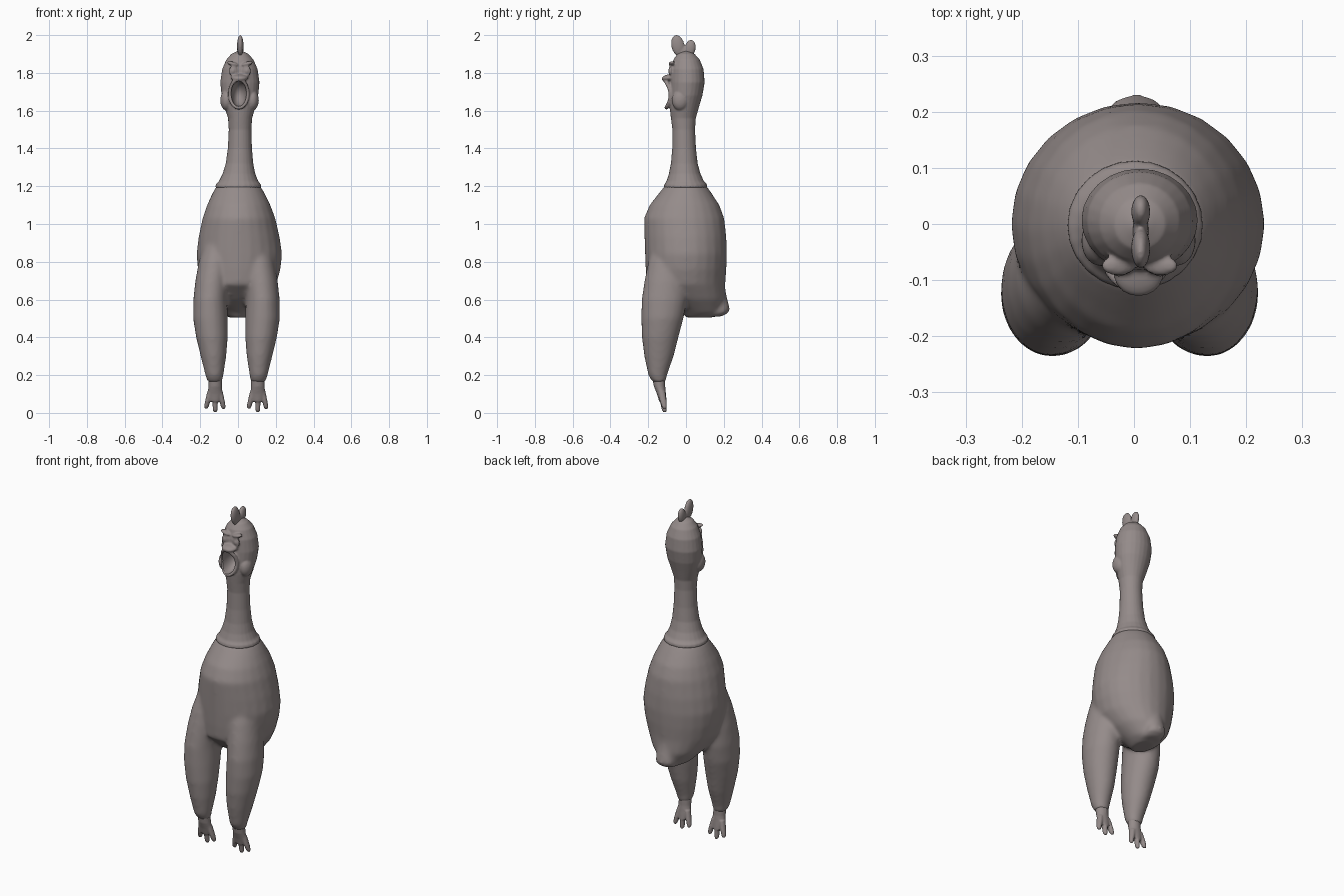
import bpy, bmesh, math
from mathutils import Matrix, Vector

skin = bpy.data.materials.new("rubber")
skin.diffuse_color = (0.3, 0.26, 0.255, 1)


def loft(bm, rings, n=24):
    """Closed skin through horizontal ellipses given as (x, y, z, rx, ry)."""
    loops = []
    for x, y, z, rx, ry in rings:
        loops.append([bm.verts.new((x + rx * math.cos(a), y + ry * math.sin(a), z))
                      for a in (2 * math.pi * i / n for i in range(n))])
    faces = [bm.faces.new(loops[0]), bm.faces.new(loops[-1])]
    for lo, hi in zip(loops, loops[1:]):
        for i in range(n):
            j = (i + 1) % n
            faces.append(bm.faces.new((lo[i], lo[j], hi[j], hi[i])))
    bmesh.ops.recalc_face_normals(bm, faces=faces)


def ball(bm, center, radii, tilt=0, axis='X', sub=3):
    m = (Matrix.Translation(center) @ Matrix.Rotation(math.radians(tilt), 4, axis)
         @ Matrix.Diagonal((*radii, 1)))
    bmesh.ops.create_icosphere(bm, subdivisions=sub, radius=1, matrix=m)


def beads(bm, points, r):
    """Rounded rim made of overlapping small balls."""
    for p in points:
        ball(bm, p, (r, r, r), sub=2)


def finish(bm, name, voxel=None, smooth=4):
    me = bpy.data.meshes.new(name)
    bm.to_mesh(me)
    bm.free()
    me.materials.append(skin)
    for p in me.polygons:
        p.use_smooth = True
    ob = bpy.data.objects.new(name, me)
    bpy.context.collection.objects.link(ob)
    if voxel:
        rm = ob.modifiers.new("fuse", 'REMESH')
        rm.mode = 'VOXEL'
        rm.voxel_size = voxel
        rm.use_smooth_shade = True
        sm = ob.modifiers.new("soften", 'SMOOTH')
        sm.factor = 0.5
        sm.iterations = smooth
    return ob


# body with tail and thighs fused together
bm = bmesh.new()
loft(bm, [(0, .07, .505, .05, .07), (0, .085, .53, .085, .105), (0, .045, .6, .15, .165),
          (.003, .0, .68, .2, .208), (.006, 0, .76, .219, .214), (.007, 0, .84, .227, .217),
          (.006, -.003, .93, .215, .217), (.005, -.01, 1.03, .193, .213),
          (.004, -.008, 1.1, .168, .185), (.003, -.004, 1.16, .14, .142),
          (.002, -.002, 1.2, .117, .112), (.002, 0, 1.21, .09, .09)])
loft(bm, [(.002, .13, .51, .05, .06), (.004, .175, .53, .06, .05), (.004, .19, .55, .055, .042),
          (.004, .18, .6, .05, .04), (.003, .15, .67, .04, .055)])
for s in (-1, 1):
    loft(bm, [(-.008 + s * x, y, z, rx, ry) for x, y, z, rx, ry in [
        (.115, -.143, .165, .04, .037), (.117, -.15, .2, .048, .05),
        (.122, -.143, .3, .068, .078), (.13, -.137, .4, .084, .097),
        (.138, -.125, .5, .092, .112), (.139, -.115, .6, .09, .12),
        (.13, -.105, .7, .088, .115), (.115, -.095, .8, .085, .105),
        (.1, -.08, .9, .07, .09), (.08, -.05, .98, .03, .04)]])
finish(bm, "body_and_legs", .011, 8)

# feet with three toes each
for s, side in ((-1, "left"), (1, "right")):
    bm = bmesh.new()
    cx = -.008 + s * .113
    loft(bm, [(cx, -.122, .06, .03, .02), (cx, -.13, .1, .04, .024),
              (cx, -.14, .14, .036, .03), (cx, -.144, .18, .036, .034)], 16)
    for dx, tip in ((-.047, .022), (0, .003), (.044, .02)):
        loft(bm, [(cx + dx, -.112, tip, .007, .007),
                  (cx + dx * .98, -.115, tip + .012, .013, .013),
                  (cx + dx * .85, -.12, .06, .014, .018),
                  (cx + dx * .5, -.13, .115, .018, .02)], 12)
    finish(bm, side + "_foot", .005, 2)

# neck and head
bm = bmesh.new()
loft(bm, [(.002, -.002, 1.185, .1, .1), (.002, -.002, 1.195, .122, .116),
          (.002, -.002, 1.21, .119, .113), (.003, -.004, 1.225, .105, .1),
          (.005, -.007, 1.265, .087, .084), (.008, -.009, 1.32, .073, .071),
          (.01, -.01, 1.4, .064, .063), (.011, -.012, 1.5, .06, .06),
          (.011, -.014, 1.56, .064, .066), (.01, -.009, 1.62, .082, .078),
          (.01, 0, 1.68, .097, .087), (.01, .007, 1.75, .104, .092),
          (.01, .006, 1.82, .094, .087), (.01, .003, 1.87, .072, .07),
          (.01, 0, 1.9, .046, .046), (.01, 0, 1.915, .016, .016)])
# upper beak
ball(bm, (.008, -.085, 1.775), (.046, .045, .018), 8)
# lips around the open mouth
ring = [2 * math.pi * i / 48 for i in range(48)]
beads(bm, [(.004 + .047 * math.cos(a),
            -.083 - .026 * math.sin(a) ** 2 - .005 * math.sin(a),
            1.69 + .074 * math.sin(a)) for a in ring], .011)
ball(bm, (.004, -.068, 1.68), (.055, .03, .08))
for s in (-1, 1):
    # cheeks, slanted brows, eyelid rims and eyes
    ball(bm, (.008 + s * .068, -.03, 1.655), (.034, .045, .055))
    ball(bm, (.01 + s * .038, -.074, 1.848), (.032, .018, .011), -s * 15, 'Y')
    ex = .01 + s * .036
    beads(bm, [(ex + .016 * math.cos(a), -.083, 1.81 + .022 * math.sin(a))
               for a in ring[::2]], .006)
    ball(bm, (ex, -.081, 1.81), (.012, .014, .018))
head = finish(bm, "head_and_neck", .005, 4)

# mouth cavity cutter
bm = bmesh.new()
ball(bm, (.004, -.105, 1.69), (.041, .09, .067), sub=4)
cutter = finish(bm, "mouth_cutter")
cut = head.modifiers.new("mouth", 'BOOLEAN')
cut.operation = 'DIFFERENCE'
cut.object = cutter
cut.solver = 'EXACT'
bpy.context.view_layer.update()
baked = bpy.data.meshes.new_from_object(
    head.evaluated_get(bpy.context.evaluated_depsgraph_get()))
head.modifiers.clear()
head.data = baked
bpy.data.objects.remove(cutter)
bpy.context.view_layer.objects.active = head
head.select_set(True)
bpy.ops.object.shade_smooth_by_angle(angle=math.radians(50))

# two-lobed comb
bm = bmesh.new()
ball(bm, (.012, -.043, 1.945), (.017, .035, .057), 12)
ball(bm, (.012, .022, 1.93), (.017, .029, .046), -10)
ball(bm, (.012, -.012, 1.91), (.014, .045, .035))
finish(bm, "comb", .005, 2)
